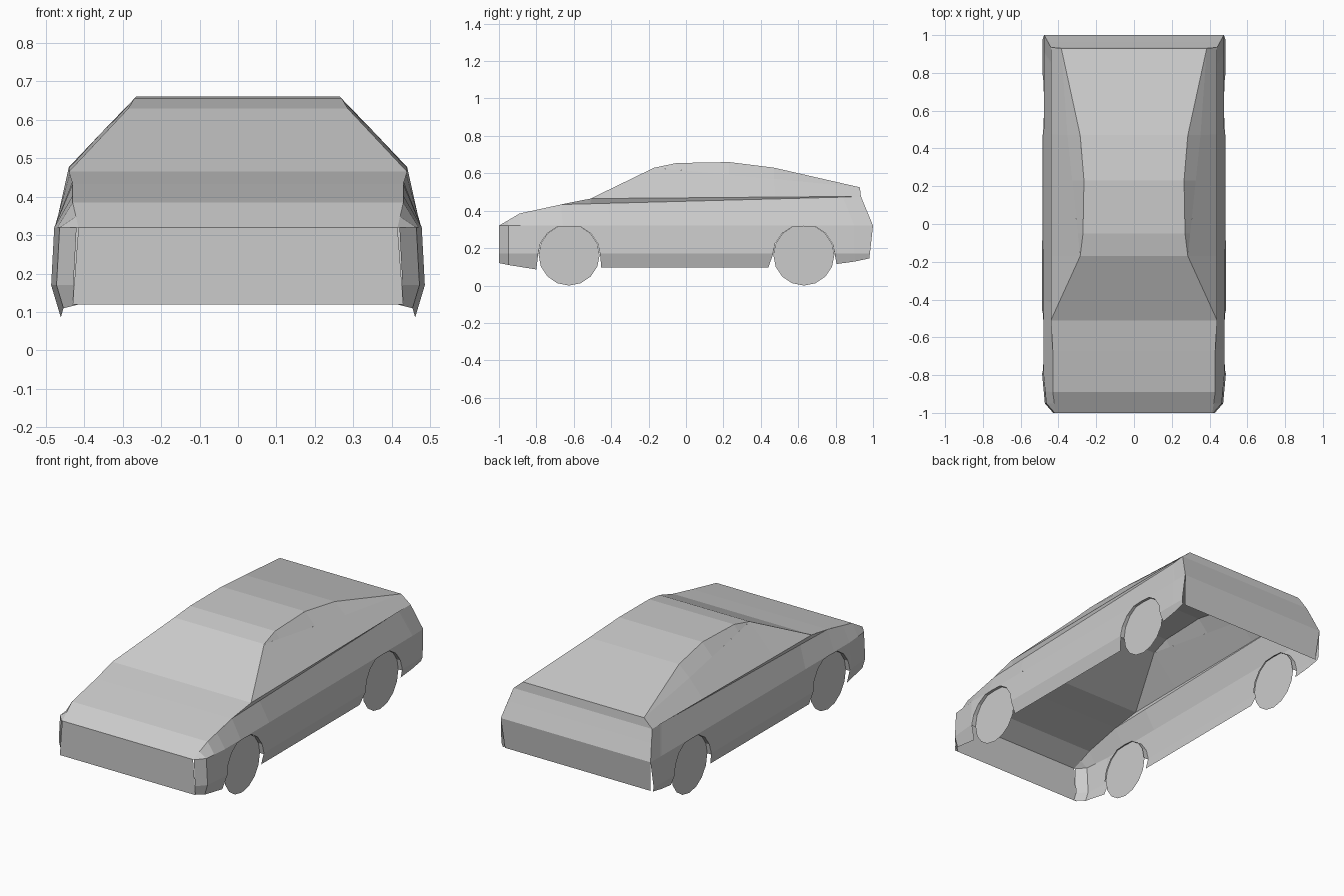
import bpy, bmesh, math
from mathutils import Vector

if "Cube" in bpy.data.objects:
    bpy.data.objects.remove(bpy.data.objects["Cube"])


def make(name, rows, outward, mirror=True):
    """Skin a grid of point rows, face it outward and mirror it across x."""
    bm = bmesh.new()
    grid = [[bm.verts.new(p) for p in r] for r in rows]
    for a, b in zip(grid, grid[1:]):
        for i in range(len(a) - 1):
            bm.faces.new((a[i], a[i + 1], b[i + 1], b[i]))
    bmesh.ops.remove_doubles(bm, verts=bm.verts, dist=0.0008)
    bmesh.ops.recalc_face_normals(bm, faces=bm.faces)
    total = Vector()
    for f in bm.faces:
        total += f.normal * f.calc_area()
    if total.dot(Vector(outward)) < 0:
        bmesh.ops.reverse_faces(bm, faces=bm.faces)
    me = bpy.data.meshes.new(name)
    bm.to_mesh(me)
    bm.free()
    ob = bpy.data.objects.new(name, me)
    bpy.context.collection.objects.link(ob)
    if mirror:
        ob.modifiers.new("mirror", 'MIRROR')
    return ob


def at(line, y):
    """Point on a (y, x, z) polyline at a given y."""
    for a, b in zip(line, line[1:]):
        if y <= b[0] + 1e-6:
            t = (y - a[0]) / (b[0] - a[0])
            return (a[1] + (b[1] - a[1]) * t, y, a[2] + (b[2] - a[2]) * t)
    return (line[-1][1], line[-1][0], line[-1][2])


def strip(name, a, b, outward):
    """Panel between two long edge lines, split at every corner of either."""
    ts = sorted({round((p[0] - l[0][0]) / (l[-1][0] - l[0][0]), 3)
                 for l in (a, b) for p in l})
    rows = [[at(l, l[0][0] + t * (l[-1][0] - l[0][0])) for t in ts] for l in (a, b)]
    return make(name, rows, outward)


def across(name, line, outward):
    """Panel spanning the full width between a line and its mirror image."""
    rows = [[(x, y, z), (-x, y, z)] for y, x, z in line]
    return make(name, rows, outward, mirror=False)


# Edge lines as (y, x, z)
top = [(-1, .415, .32), (-.89, .43, .385), (-.67, .43, .433), (-.51, .44, .465),
       (-.17, .285, .63), (-.05, .27, .655), (.23, .265, .66), (.47, .285, .63),
       (.93, .385, .525)]
window_top = [(-.51, .44, .465), (-.17, .285, .63), (.47, .352, .57), (.93, .385, .525)]
belt = [(-.67, .43, .433), (-.51, .44, .465), (.935, .44, .477)]
crease = top[:2] + [(-.67, .43, .433), (.85, .434, .473), (.935, .44, .477)]
waist = [(-1, .42, .32), (-.95, .464, .32), (-.8, .478, .32), (-.4, .478, .32),
         (.9, .477, .32), (1, .475, .32)]

# Full width panels
across("front_bumper", [(-1, .43, .12), top[0]], (0, -1, 0))
across("bonnet", top[:4], (0, 0, 1))
across("windscreen", top[3:6], (0, 0, 1))
across("roof", top[5:8], (0, 0, 1))
across("rear_hatch", top[7:], (0, 0, 1))
across("tail_panel", [top[-1], (.935, .44, .477), (.962, .455, .41),
                      (1, .475, .32), (.98, .462, .145)], (0, 1, 0))

# Cabin sides, belt groove and upper body sides
strip("roof_rail", top[4:], window_top[1:], (1, 0, 1))
strip("side_window", window_top, belt[1:], (1, 0, 0))
strip("belt_groove", belt, crease[2:], (1, 0, -1))
strip("upper_side", crease, waist, (1, 0, 0))

# Lower body side with wheel arches, as (y, bottom z) columns
WHEELS, R = (-.625, .63), .163


def arch(c):
    return [(c - (R + .003) * math.cos(a), min(.317, R + R * math.sin(a)))
            for a in (math.pi * i / 8 for i in range(9))]


arches = [arch(c) for c in WHEELS]
bottom = ([(-1, .12), (-.95, .11), (-.8, .086)] + arches[0] + [(-.453, .096), (.44, .096)]
          + arches[1] + [(.805, .115), (.9, .128), (1, .145)])


def column(y, zb):
    x = at(waist, y)[0]
    zm = max(.17, zb)
    k = (.32 - zm) / .15
    mid = (x + .008 * k, min(y, 1 - .017 * k), zm)
    low = mid if zb >= .17 else (x + .008 - .3 * (.17 - zb), min(y, .98), zb)
    return [(x, y, .32), mid, low]


make("lower_side", [column(y, z) for y, z in bottom], (1, 0, 0))

# Narrow lips turning in from the arches to the wheels
for label, pts in zip(("front", "rear"), arches):
    rows = [[column(y, z)[2], (.455, y, z)] for y, z in pts]
    make(label + "_arch_lip", rows, (0, 0, -1))

# Flat wheel discs
for label, c in zip(("front", "rear"), WHEELS):
    ring = [(.462, c + R * math.cos(i * math.pi / 8), R + R * math.sin(i * math.pi / 8))
            for i in range(17)]
    make(label + "_wheels", [[(.462, c, R)] * 17, ring], (1, 0, 0))
